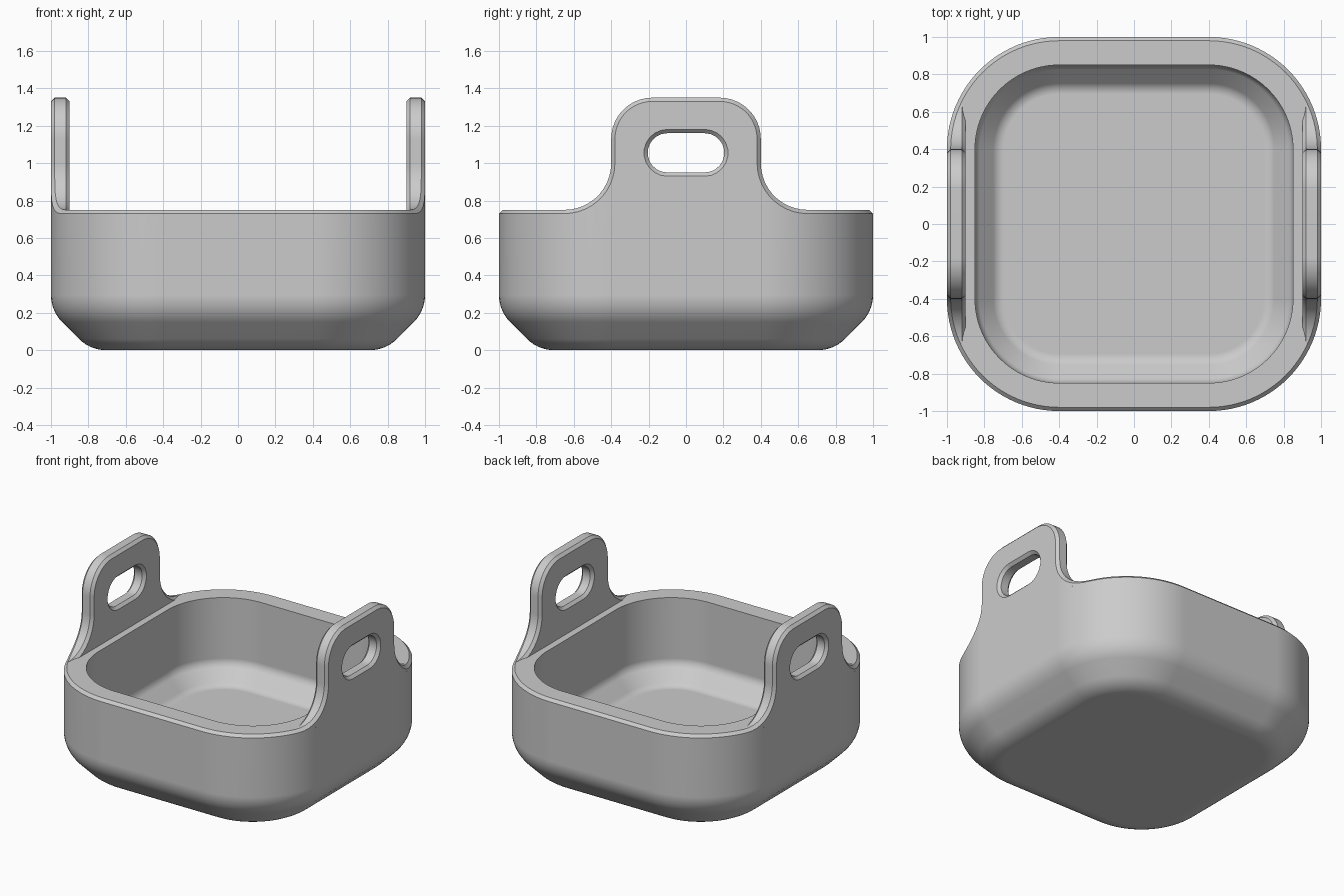
import bpy, bmesh
from math import sin, cos, radians, sqrt

if "Cube" in bpy.data.objects:
    bpy.data.objects.remove(bpy.data.objects["Cube"])

CORE = 0.4        # half length of the straight sides; corners are arcs around it
RIM = 0.75        # rim height
CHAMFER = 0.02    # small edge chamfer
STEPS = 12        # points per arc

grey = bpy.data.materials.new("plain grey")
grey.use_nodes = True
grey.diffuse_color = (0.6, 0.6, 0.6, 1)
grey.node_tree.nodes["Principled BSDF"].inputs["Base Color"].default_value = (0.6, 0.6, 0.6, 1)


def arc(cx, cy, r, start, end, n=STEPS):
    angles = [radians(start + (end - start) * i / (n - 1)) for i in range(n)]
    return [(cx + r * cos(a), cy + r * sin(a)) for a in angles]


def finish(bm, name):
    bmesh.ops.recalc_face_normals(bm, faces=bm.faces)
    mesh = bpy.data.meshes.new(name)
    bm.to_mesh(mesh)
    bm.free()
    mesh.materials.append(grey)
    obj = bpy.data.objects.new(name, mesh)
    bpy.context.collection.objects.link(obj)
    bpy.ops.object.select_all(action='DESELECT')
    obj.select_set(True)
    bpy.context.view_layer.objects.active = obj
    bpy.ops.object.shade_smooth_by_angle(angle=radians(30))
    weighted = obj.modifiers.new("even_shading", 'WEIGHTED_NORMAL')
    weighted.keep_sharp = True


def bridge(bm, a, b, closed=True):
    for i in range(len(a) if closed else len(a) - 1):
        j = (i + 1) % len(a)
        bm.faces.new((a[i], a[j], b[j], b[i]))


# Basin: rounded square rings following a wall section
def base_curve(half, floor, slope, r):
    """Floor edge to wall, with a 45 degree slope blended at both ends."""
    t = r * 0.4142
    return (arc(half - slope - t, floor + r, r, -90, -45, 8)
            + arc(half - r, floor + slope + t, r, -45, 0, 8))


def ring(bm, half, z):
    r = half - CORE
    verts = []
    for k, (sx, sy) in enumerate([(1, 1), (-1, 1), (-1, -1), (1, -1)]):
        for x, y in arc(sx * CORE, sy * CORE, r, 90 * k, 90 * k + 90, 25):
            verts.append(bm.verts.new((x, y, z)))
    return verts


section = base_curve(1.0, 0.0, 0.21, 0.205)
section += [(1.0, RIM - CHAMFER), (1.0 - CHAMFER, RIM), (0.85, RIM)]
section += reversed(base_curve(0.85, 0.15, 0.122, 0.08))

bm = bmesh.new()
rings = [ring(bm, half, z) for half, z in section]
for lower, upper in zip(rings, rings[1:]):
    bridge(bm, lower, upper)
bm.faces.new(rings[0])
bm.faces.new(rings[-1])
finish(bm, "basin")


# Handles: chamfered plates flush with the outer wall, flaring into the rim
def wall_x(y, r):
    return CORE + sqrt(r * r - max(0, abs(y) - CORE) ** 2)


def handle_outline(inset):
    half = (arc(0.65, 1.0, 0.25 + inset, 270, 180)
            + arc(0.18, 1.13, 0.22 - inset, 0, 90))
    return half + [(-y, z) for y, z in reversed(half)]


def slot_outline(r):
    return arc(0.1, 1.055, r, -90, 90) + arc(-0.1, 1.055, r, 90, 270)


def outer_face(y):
    return wall_x(y, 0.6)


def outer_edge(y):
    return wall_x(y, 0.6 - CHAMFER)


def inner_edge(y):
    return 0.92


def inner_face(y):
    return 0.9


def build_handle(side, name):
    bm = bmesh.new()

    def layer(points, depth):
        return [bm.verts.new((side * depth(y), y, z)) for y, z in points]

    depths = [outer_face, outer_edge, inner_edge, inner_face]
    insets = [CHAMFER, 0, 0, CHAMFER]
    outlines = [layer(handle_outline(d), f) for d, f in zip(insets, depths)]
    slots = [layer(slot_outline(0.105 + d), f) for d, f in zip(insets, depths)]
    for a, b in zip(outlines, outlines[1:]):
        bridge(bm, a, b, closed=False)
    for a, b in zip(slots, slots[1:]):
        bridge(bm, a, b)

    # Broad faces: curved flares in columns, flat middle filled around the slot
    for k in (0, 3):
        edge, slot, depth = outlines[k], slots[k], depths[k]
        count = len(edge)
        feet = []
        for flare in (edge[:STEPS], edge[:count - STEPS - 1:-1]):
            base = [flare[0]] + layer([(v.co.y, RIM - CHAMFER) for v in flare[1:]], depth)
            for i in range(STEPS - 1):
                column = [base[i], base[i + 1], flare[i + 1], flare[i]]
                bm.faces.new(column[1:] if i == 0 else column)
            feet.append(base[-1])
        middle = [feet[0]] + edge[STEPS - 1:count - STEPS + 1] + [feet[1]]
        border = []
        for loop in (middle, slot):
            for a, b in zip(loop, loop[1:] + loop[:1]):
                border.append(bm.edges.get((a, b)) or bm.edges.new((a, b)))
        bmesh.ops.triangle_fill(bm, use_beauty=True, use_dissolve=False,
                                edges=border, normal=(side, 0, 0))
    finish(bm, name)


build_handle(1, "left_handle")
build_handle(-1, "right_handle")
